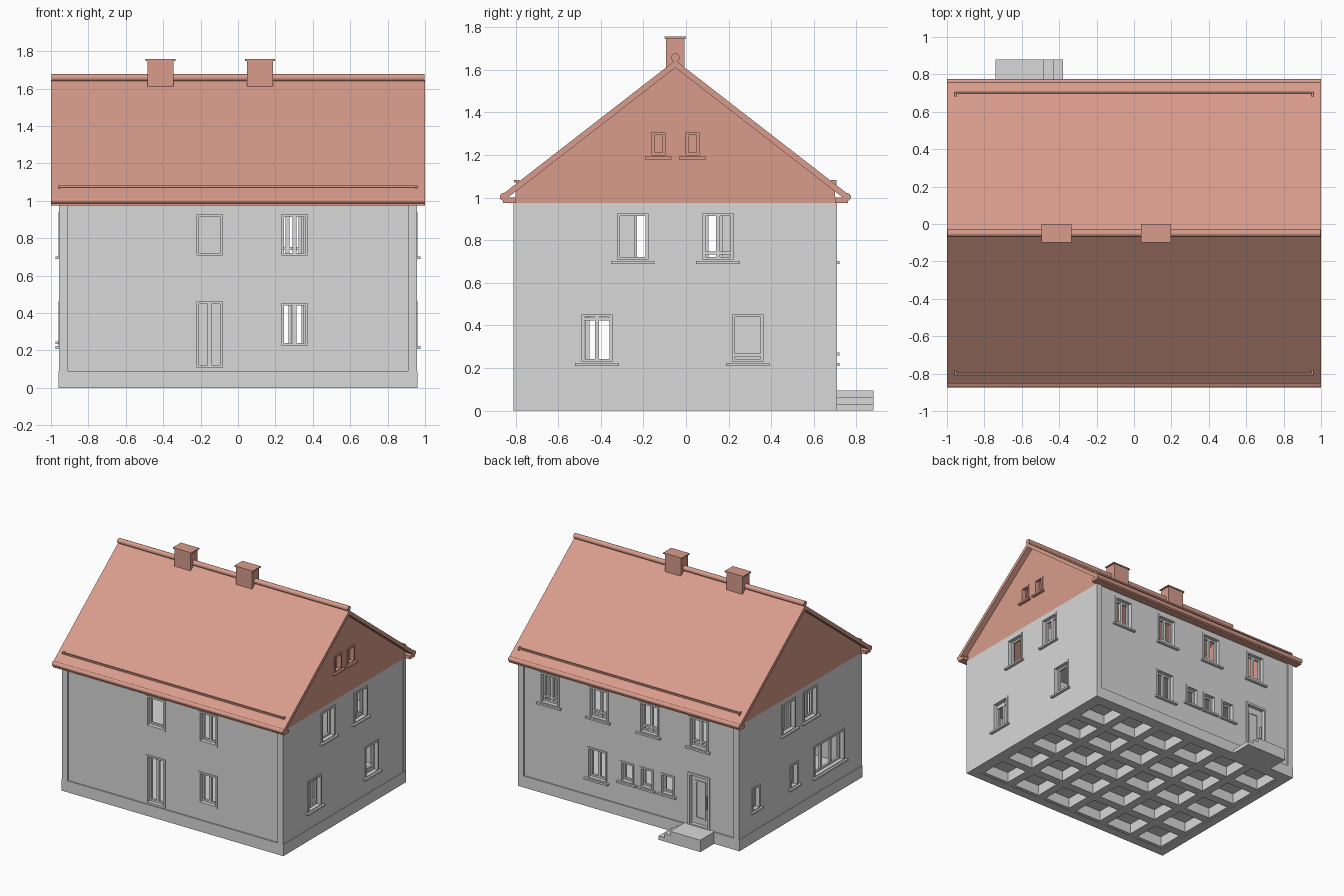
import bpy, bmesh, math
from mathutils import Matrix, Vector

if "Cube" in bpy.data.objects:
    bpy.data.objects.remove(bpy.data.objects["Cube"])


def material(name, rgb):
    m = bpy.data.materials.new(name)
    m.use_nodes = True
    m.diffuse_color = (*rgb, 1)
    m.node_tree.nodes["Principled BSDF"].inputs["Base Color"].default_value = (*rgb, 1)
    return m


GREY = material("plaster_grey", (0.68, 0.69, 0.68))
TILE = material("tile_salmon", (0.69, 0.335, 0.26))

WX, YF, YB, YC = 0.955, -0.80, 0.70, -0.05   # wall faces and ridge line
TOP, THICK = 0.975, 0.06                     # wall head, wall thickness
parts = {}


def mesh_of(name, mat):
    return parts.setdefault(name, (bmesh.new(), mat))[0]


def box(name, mat, x, y, z):
    """Box from three (low, high) ranges, added to the named part."""
    size = [abs(r[1] - r[0]) for r in (x, y, z)]
    mid = Vector([(r[0] + r[1]) / 2 for r in (x, y, z)])
    bmesh.ops.create_cube(mesh_of(name, mat), size=1,
                          matrix=Matrix.Translation(mid) @ Matrix.Diagonal((*size, 1)))


def prism(name, mat, profile, x0, x1):
    """Extrude a (y, z) profile along x."""
    bm = mesh_of(name, mat)
    face = bm.faces.new([bm.verts.new((x0, y, z)) for y, z in profile])
    out = bmesh.ops.extrude_face_region(bm, geom=[face])["geom"]
    verts = [v for v in out if isinstance(v, bmesh.types.BMVert)]
    bmesh.ops.translate(bm, verts=verts, vec=(x1 - x0, 0, 0))
    bmesh.ops.recalc_face_normals(bm, faces=bm.faces)


def rod(name, mat, y, z, radius, length):
    spin = Matrix.Translation((0, y, z)) @ Matrix.Rotation(math.pi / 2, 4, "Y")
    bmesh.ops.create_cone(mesh_of(name, mat), cap_ends=True, segments=14, radius1=radius,
                          radius2=radius, depth=length, matrix=spin)


def on_wall(name, mat, side, u, d, z):
    """Box on a wall: u runs along the wall, d is depth inward from its face."""
    if side == "front":
        box(name, mat, u, (YF + d[0], YF + d[1]), z)
    elif side == "back":
        box(name, mat, u, (YB - d[0], YB - d[1]), z)
    else:
        s = 1 if side == "plus_x" else -1
        box(name, mat, (s * (WX - d[0]), s * (WX - d[1])), u, z)


def border(name, mat, side, u, z, width, d):
    """Four bars forming a rectangular frame."""
    for a in ((u[0], u[0] + width), (u[1] - width, u[1])):
        on_wall(name, mat, side, a, d, z)
    for c in ((z[0], z[0] + width), (z[1] - width, z[1])):
        on_wall(name, mat, side, (u[0] + width, u[1] - width), d, c)


def window(side, mid, width, z, sill=True, mullions=0, transom=None, mat=GREY, cut="wall_cutter"):
    tag = "gable_window" if mat == TILE else "window"
    u = (mid - width / 2, mid + width / 2)
    hole = (u[0] + 0.012, u[1] - 0.012)
    zh = (z[0] + 0.012, z[1] - 0.012)
    on_wall(cut, mat, side, hole, (-0.05, THICK + 0.05), zh)
    border(tag + "_trim", mat, side, u, z, 0.014, (-0.006, 0.01))
    border(tag + "_sash", mat, side, hole, zh, 0.014, (0.028, 0.045))
    for i in range(mullions):
        c = hole[0] + (hole[1] - hole[0]) * (i + 1) / (mullions + 1)
        on_wall(tag + "_sash", mat, side, (c - 0.01, c + 0.01), (0.026, 0.045), zh)
    if transom:
        on_wall(tag + "_sash", mat, side, hole, (0.026, 0.045), (transom - 0.007, transom + 0.007))
    if sill:
        on_wall(tag + "_sill", mat, side, (u[0] - 0.018, u[1] + 0.018), (-0.022, 0.03),
                (z[0] - 0.006, z[0] + 0.008))


# Walls
UP, LOW = (0.695, 0.94), (0.215, 0.465)
box("walls", GREY, (-WX, WX), (YF, YB), (0.0, TOP))
box("room_cutter", GREY, (-WX + THICK, WX - THICK), (YF + THICK, YB - THICK), (-0.2, 1.2))

# Front openings
for x in (-0.152, 0.302):
    window("front", x, 0.165, UP, sill=False, mullions=int(x > 0))
window("front", 0.302, 0.165, LOW, sill=False, mullions=1)
window("front", -0.152, 0.165, (0.095, 0.475), sill=False, mullions=1)

# Back openings
for x in (0.69, 0.265, -0.17, -0.60):
    window("back", x, 0.17, UP, mullions=1, transom=0.745)
window("back", 0.28, 0.17, LOW, mullions=1)
for x in (0.02, -0.15, -0.33):
    window("back", x, 0.12, (0.265, 0.43))

# Side openings
for y in (-0.25, 0.15):
    window("plus_x", y, 0.17, UP, mullions=int(y > 0), transom=0.74 if y > 0 else None)
window("plus_x", -0.418, 0.17, LOW, mullions=1, transom=0.43)
window("plus_x", 0.29, 0.17, LOW, transom=0.26)
for y in (0.095, -0.17):
    window("minus_x", y, 0.17, UP, mullions=1)
for y in (0.50, 0.03):
    window("minus_x", y, 0.10, (0.24, 0.43))
window("minus_x", -0.405, 0.38, LOW, mullions=2)

# Back door with raised panel and handle
DOOR = (-0.70, -0.51)
on_wall("wall_cutter", GREY, "back", (-0.685, -0.525), (-0.05, 0.15), (0.09, 0.485))
border("door_frame", GREY, "back", DOOR, (0.085, 0.50), 0.018, (-0.008, 0.02))
on_wall("door_leaf", GREY, "back", (-0.69, -0.52), (0.025, 0.045), (0.085, 0.49))
border("door_panel", GREY, "back", (-0.645, -0.555), (0.14, 0.44), 0.012, (0.018, 0.03))
on_wall("door_handle", GREY, "back", (-0.668, -0.66), (0.005, 0.025), (0.24, 0.34))

# Entrance steps, descending sideways
for i, x in enumerate((-0.48, -0.43, -0.38)):
    box("entrance_steps", GREY, (-0.74, x), (YB, 0.88), (0.062 - 0.031 * i, 0.093 - 0.031 * i))

# Plinth and corner pilasters
for y in ((YF - 0.01, YF + 0.05), (YB - 0.05, YB + 0.01)):
    box("plinth", GREY, (-0.96, 0.96), y, (0, 0.09))
for s in (-1, 1):
    box("plinth", GREY, (s * 0.90, s * 0.96), (YF, YB), (0, 0.09))
    for y in ((YF - 0.01, YF + 0.02), (YB - 0.02, YB + 0.01)):
        box("corner_pilasters", GREY, (s * 0.91, s * 0.958), y, (0, TOP))

# Ribbed underside, floors and middle wall with a doorway
NX, NY, RIB = 6, 5, 0.035
for i in range(NX + 1):
    x = -0.9 + 1.8 * i / NX
    box("floor_ribs", GREY, (x - RIB, x + RIB), (YF + 0.01, YB - 0.01), (0.001, 0.085))
for i in range(NY + 1):
    y = YF + 0.05 + (YB - YF - 0.1) * i / NY
    box("floor_ribs", GREY, (-0.93, 0.93), (y - RIB, y + RIB), (0.002, 0.085))
for z in (0.085, 0.55):
    box("floors", GREY, (-0.91, 0.91), (YF + 0.04, YB - 0.04), (z, z + 0.02))
for x in ((-0.91, 0.225), (0.35, 0.91)):
    box("middle_wall", GREY, x, (YC - 0.02, YC + 0.02), (0.09, TOP))

# Roof shell, gables and eaves
prism("roof", TILE, [(YC - 0.81, 1.017), (YC, 1.645), (YC + 0.81, 1.017),
                     (YC + 0.81, 0.982), (YC, 1.61), (YC - 0.81, 0.982)], -1, 1)
gable = [(YF, TOP), (YB, TOP), (YB, 1.035), (YC, 1.62), (YF, 1.035)]
prism("gable_plus_x", TILE, gable, WX - 0.05, WX)
prism("gable_minus_x", TILE, gable, -WX, -WX + 0.05)
for y in (-0.13, 0.03):
    window("plus_x", y, 0.09, (1.185, 1.32), mat=TILE, cut="gable_cutter")
for s in (-1, 1):
    a = YC + s * 0.75
    box("eaves", TILE, (-WX, WX), (a - s * 0.05, a), (TOP, 1.025))
    box("eaves", TILE, (-1, 1), (a, a + s * 0.06), (TOP, 1.0))
    rod("gutters", TILE, YC + s * 0.807, 1.003, 0.018, 2)
    # Snow guards: a rail on short end posts
    g = YC + s * 0.752
    box("snow_guards", TILE, (-0.96, 0.96), (g - 0.005, g + 0.005), (1.07, 1.082))
    for x in (-0.955, 0.955):
        box("snow_guards", TILE, (x - 0.005, x + 0.005), (g - s * 0.02, g + 0.005), (1.05, 1.082))
rod("ridge_cap", TILE, YC, 1.658, 0.02, 1.996)

# Chimneys
for x in (-0.415, 0.118):
    box("chimneys", TILE, (x - 0.07, x + 0.07), (YC - 0.044, YC + 0.044), (1.55, 1.75))
    box("chimney_caps", TILE, (x - 0.08, x + 0.08), (YC - 0.05, YC + 0.05), (1.748, 1.757))

# Turn the collected parts into objects
objs = {}
for name, (bm, mat) in parts.items():
    me = bpy.data.meshes.new(name)
    bm.to_mesh(me)
    bm.free()
    me.materials.append(mat)
    objs[name] = bpy.data.objects.new(name, me)
    bpy.context.collection.objects.link(objs[name])

# Hollow the house and cut its openings
for target, cutter in (("walls", "room_cutter"), ("walls", "wall_cutter"),
                       ("gable_plus_x", "gable_cutter")):
    ob = objs[target]
    mod = ob.modifiers.new("cut", "BOOLEAN")
    mod.operation, mod.solver, mod.object = "DIFFERENCE", "EXACT", objs[cutter]
    bpy.context.view_layer.objects.active = ob
    bpy.ops.object.modifier_apply(modifier=mod.name)
    bpy.data.objects.remove(objs[cutter])

# Round parts are smooth with sharp ends
bpy.ops.object.select_all(action="DESELECT")
for name in ("gutters", "ridge_cap"):
    objs[name].select_set(True)
bpy.context.view_layer.objects.active = objs["ridge_cap"]
bpy.ops.object.shade_smooth_by_angle(angle=math.radians(40))
